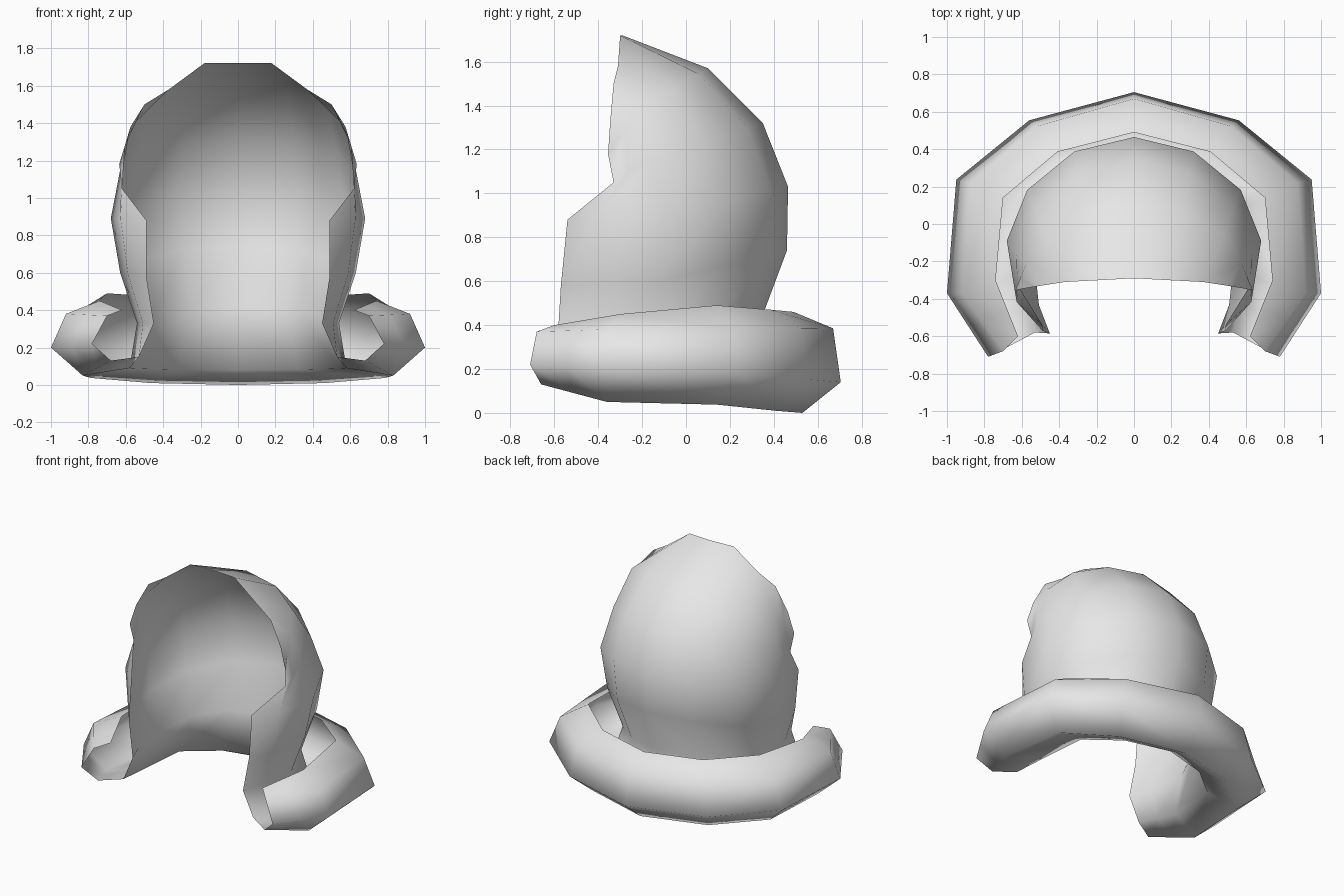
import bpy, bmesh
from mathutils import Vector

cube = bpy.data.objects.get("Cube")
if cube:
    bpy.data.objects.remove(cube)


def make_material(name, colour):
    mat = bpy.data.materials.new(name)
    mat.use_nodes = True
    mat.diffuse_color = colour
    mat.node_tree.nodes["Principled BSDF"].inputs["Base Color"].default_value = colour
    return mat


def close_front(points, bulge):
    """Add a point before the front end, pushed out towards the corner."""
    side, front = Vector(points[-2]), Vector(points[-1])
    middle = (side + front) / 2
    corner = Vector((side.x, front.y, middle.z))
    return points[:-1] + [middle.lerp(corner, bulge), front]


def sweep(arc, back, side, front, bulge):
    """Half a row: a rounded arc from back to side, then the front end."""
    (yb, zb), (xs, ys, zs) = back, side
    points = [(xs * u, ys + (yb - ys) * v, zb + (zs - zb) * w) for u, v, w in arc]
    return close_front(points + [front], bulge)


# Arched face opening, from the crown down to the temple
rows = [close_front([(0, -.29, 1.72), (.18, -.3, 1.72), (.37, -.31, 1.58),
                     (.5, -.33, 1.5), (.59, -.345, 1.33)], 0)]

# Hood shell, from crown to neck: back (y, z), side, front edge, cheek bulge
shell_arc = [(0, 1, 0), (.47, .86, .13), (.84, .49, .5), (1, 0, 1)]
shell = [
    ((.1, 1.57), (.575, -.21, 1.38), (.635, -.355, 1.18), 0),
    ((.35, 1.32), (.63, -.16, 1.15), (.62, -.33, 1.05), .2),
    ((.465, 1.03), (.68, -.09, .89), (.49, -.54, .88), .45),
    ((.46, .74), (.63, -.12, .6), (.49, -.57, .58), .4),
    ((.34, .42), (.54, -.15, .33), (.45, -.585, .33), .3),
]
rows += [sweep(shell_arc, *r) for r in shell]

# Brim rolling outward, up and back in
brim_arc = [(0, 1, 0), (.56, .86, .2), (.95, .565, .75), (1, 0, 1)]
brim = [
    ((.38, .08), (.58, -.25, .09), (.53, -.58, .15), 0),
    ((.53, 0), (.83, -.36, .05), (.68, -.66, .13), 0),
    ((.705, .14), (1, -.37, .2), (.78, -.71, .22), 0),
    ((.67, .385), (.92, -.37, .38), (.7, -.68, .37), 0),
]
rows += [sweep(brim_arc, *r) for r in brim]

# Free inner edge of the rolled brim
rows.append(close_front([(0, .49, .46), (.41, .385, .47), (.7, .14, .49),
                         (.74, -.3, .45), (.62, -.6, .4)], 0))

# Skin the rows into a half sheet
bm = bmesh.new()
grid = [[bm.verts.new(p) for p in row] for row in rows]
for upper, lower in zip(grid, grid[1:]):
    for i in range(len(upper) - 1):
        bm.faces.new((upper[i], upper[i + 1], lower[i + 1], lower[i]))
for face in bm.faces:
    face.smooth = True
mesh = bpy.data.meshes.new("hood_with_rolled_brim")
bm.to_mesh(mesh)
bm.free()
mesh.materials.append(make_material("light grey", (.8, .8, .8, 1)))

hood = bpy.data.objects.new("hood_with_rolled_brim", mesh)
bpy.context.collection.objects.link(hood)

# Mirror across the middle
mirror = hood.modifiers.new("Mirror", 'MIRROR')
mirror.use_clip = True
mirror.merge_threshold = .001
